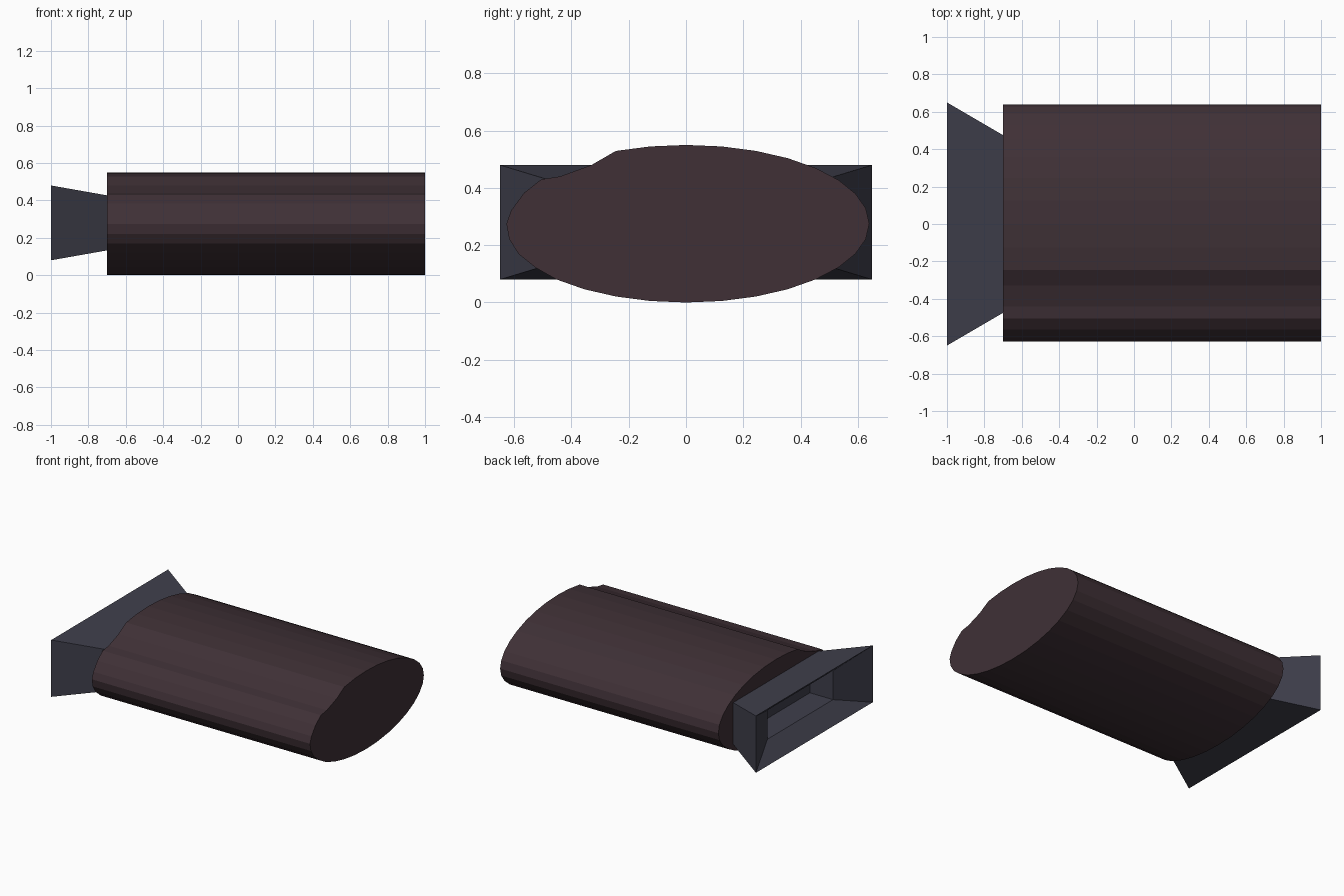
import bpy, bmesh, math

if "Cube" in bpy.data.objects:
    bpy.data.objects.remove(bpy.data.objects["Cube"])


def material(name, color):
    m = bpy.data.materials.new(name)
    m.diffuse_color = (*color, 1)
    m.use_nodes = True
    m.node_tree.nodes["Principled BSDF"].inputs["Base Color"].default_value = m.diffuse_color
    return m


def loft(name, rings, mat):
    """Join consecutive rings of points with quads and cap both ends."""
    bm = bmesh.new()
    loops = [[bm.verts.new(p) for p in ring] for ring in rings]
    n = len(loops[0])
    for a, b in zip(loops, loops[1:]):
        for i in range(n):
            j = (i + 1) % n
            bm.faces.new((a[i], a[j], b[j], b[i]))
    bm.faces.new(loops[0])
    bm.faces.new(loops[-1])
    bmesh.ops.recalc_face_normals(bm, faces=bm.faces)
    me = bpy.data.meshes.new(name)
    bm.to_mesh(me)
    bm.free()
    me.materials.append(mat)
    ob = bpy.data.objects.new(name, me)
    bpy.context.collection.objects.link(ob)
    return ob


def rect(x, hy, z0, z1):
    return [(x, -hy, z0), (x, hy, z0), (x, hy, z1), (x, -hy, z1)]


# Main body: 32-sided oval profile with a dent in the upper left
dent = [(-0.33, 0.48), (-0.44, 0.44), (-0.505, 0.43), (-0.565, 0.383),
        (-0.61, 0.322), (-0.627, 0.275), (-0.617, 0.221)]
profile = []
for i in range(32):
    a = math.tau * i / 32
    profile.append((0.64 * math.cos(a), 0.275 + 0.275 * math.sin(a)))
profile[11:18] = dent
profile[18] = (-0.585, 0.17)
profile[19] = (-0.526, 0.122)
body_mat = material("body_dark", (0.05, 0.03, 0.037))
loft("body", [[(x, y, z) for y, z in profile] for x in (-0.7, 1.0)], body_mat)

# Flared mouth: outer shell, sharp rim, sloped lip, straight recess
mouth_mat = material("mouth_dark", (0.05, 0.05, 0.072))
loft("mouth", [rect(-0.70, 0.475, 0.133, 0.427),
               rect(-1.00, 0.65, 0.08, 0.48),
               rect(-0.89, 0.365, 0.178, 0.382),
               rect(-0.71, 0.365, 0.178, 0.382)], mouth_mat)
